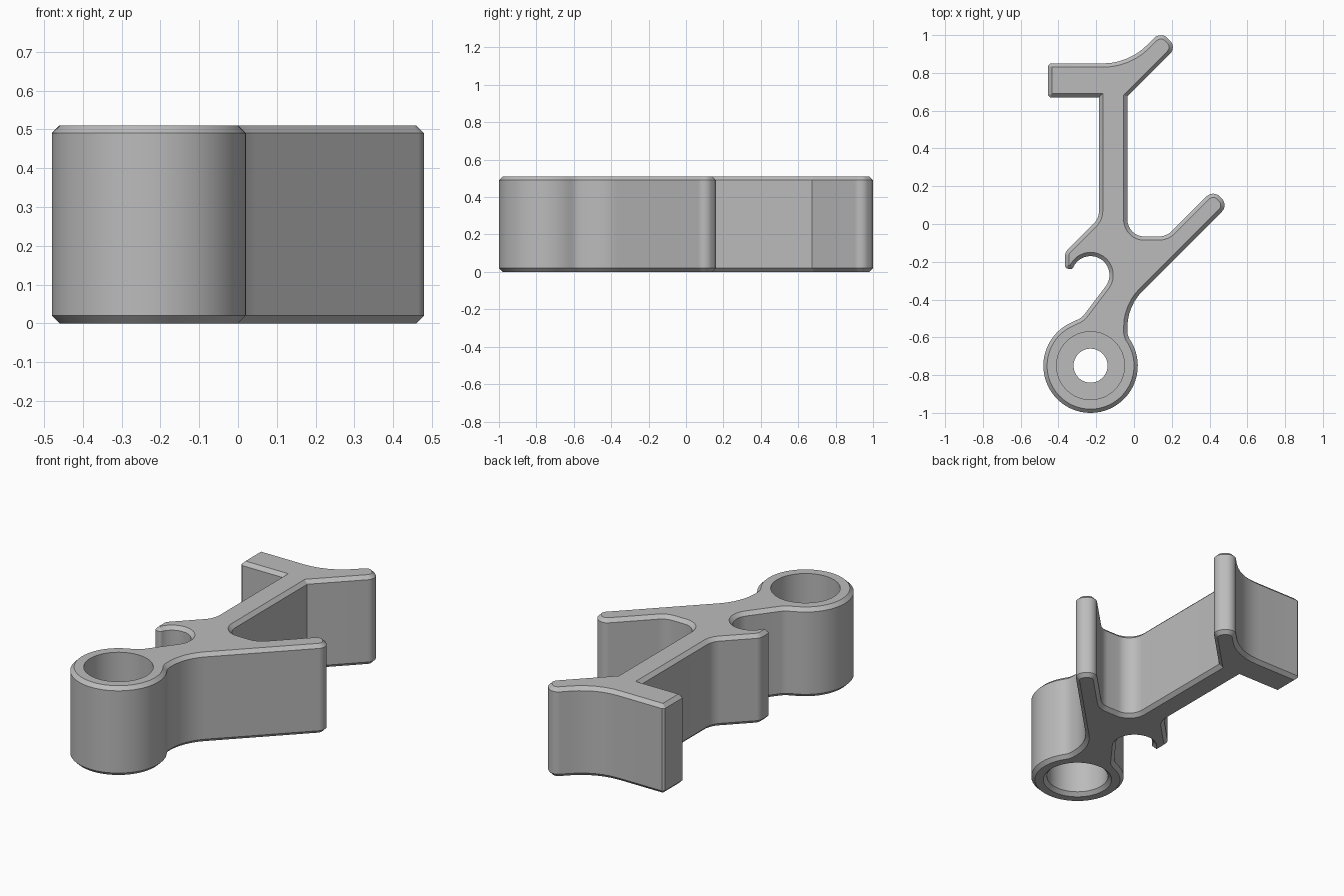
import bpy, bmesh
from math import cos, sin, tan, radians
from mathutils import Vector

if "Cube" in bpy.data.objects:
    bpy.data.objects.remove(bpy.data.objects["Cube"], do_unlink=True)

HEIGHT, CHAMFER = 0.51, 0.02
RING = Vector((-0.23, -0.75))
HOOK = Vector((-0.23, -0.27))

grey = bpy.data.materials.new("plain grey")
grey.use_nodes = True
grey.diffuse_color = (0.5, 0.5, 0.5, 1)
grey.node_tree.nodes["Principled BSDF"].inputs["Base Color"].default_value = grey.diffuse_color


def arc(centre, radius, start, end, steps):
    """Points along an arc, as corners without rounding."""
    angles = [radians(start + (end - start) * i / steps) for i in range(steps + 1)]
    return [(centre.x + radius * cos(a), centre.y + radius * sin(a), 0) for a in angles]


def rounded(corners, step=7):
    """Turn (x, y, radius) corners into an outline; tiny radii become chamfers."""
    outline = []
    for i, (x, y, r) in enumerate(corners):
        p = Vector((x, y))
        if r == 0:
            outline.append(p)
            continue
        u = (Vector(corners[i - 1][:2]) - p).normalized()
        v = (Vector(corners[(i + 1) % len(corners)][:2]) - p).normalized()
        half = u.angle(v) / 2
        reach = r / tan(half)
        middle = p + (u + v).normalized() * r / sin(half)
        a, b = p + u * reach - middle, p + v * reach - middle
        turn = a.angle(b)
        n = 1 if r < 0.015 else max(2, round(turn / radians(step)))
        for k in range(n + 1):
            t = k / n
            outline.append(middle + (a * sin((1 - t) * turn) + b * sin(t * turn)) / sin(turn))
    return outline


def make_object(name, bm):
    bmesh.ops.recalc_face_normals(bm, faces=bm.faces)
    mesh = bpy.data.meshes.new(name)
    bm.to_mesh(mesh)
    bm.free()
    mesh.materials.append(grey)
    ob = bpy.data.objects.new(name, mesh)
    bpy.context.collection.objects.link(ob)
    return ob


# Outline: ring, neck, hook, stem, top bar, upper prong, notch, lower arm
corners = arc(RING, 0.25, 30, -245, 56)
corners += [(-0.275, -0.495, 0.08)]
corners += arc(HOOK, 0.1, -35, 150, 26)
corners += [
    (-0.325, -0.24, 0.018), (-0.365, -0.235, 0.018), (-0.365, -0.15, 0.05),
    (-0.185, 0.03, 0.1),
    (-0.185, 0.67, 0), (-0.455, 0.67, 0.012), (-0.455, 0.85, 0.012),
    (-0.028, 0.85, 0.33), (0.142, 1.02, 0.05), (0.226, 0.936, 0.05),
    (-0.035, 0.675, 0), (-0.035, -0.066, 0.09), (0.172, -0.066, 0.1),
    (0.419, 0.181, 0.05), (0.5, 0.1, 0.05),
    (-0.035, -0.435, 0.27), (-0.035, -0.59, 0.08),
]

# Extruded body with chamfered top and bottom rims
bm = bmesh.new()
face = bm.faces.new([bm.verts.new((p.x, p.y, 0)) for p in rounded(corners)])
top = bmesh.ops.extrude_face_region(bm, geom=[face])["geom"]
bmesh.ops.translate(bm, vec=(0, 0, HEIGHT),
                    verts=[g for g in top if isinstance(g, bmesh.types.BMVert)])
rims = [e for e in bm.edges if abs(e.verts[0].co.z - e.verts[1].co.z) < 0.001]
bmesh.ops.recalc_face_normals(bm, faces=bm.faces)
bmesh.ops.bevel(bm, geom=rims, offset=CHAMFER, offset_type='OFFSET', segments=1,
                affect='EDGES', clamp_overlap=False)
body = make_object("bracket_body", bm)

# Stepped bore: two wide pockets joined by a narrow hole through a web
bm = bmesh.new()
steps = [(0, -0.02), (0.205, -0.02), (0.165, 0.02), (0.165, 0.235), (0.09, 0.235),
         (0.09, 0.28), (0.18, 0.28), (0.18, 0.6), (0, 0.6)]
verts = [bm.verts.new((RING.x + r, RING.y, z)) for r, z in steps]
edges = [bm.edges.new(pair) for pair in zip(verts, verts[1:])]
bmesh.ops.spin(bm, geom=verts + edges, cent=(RING.x, RING.y, 0), axis=(0, 0, 1),
               angle=radians(360), steps=64, use_merge=True)
bmesh.ops.remove_doubles(bm, verts=bm.verts, dist=0.0005)
cutter = make_object("bore_cutter", bm)
cutter.hide_render = True

cut = body.modifiers.new("bore", 'BOOLEAN')
cut.operation, cut.solver, cut.object = 'DIFFERENCE', 'EXACT', cutter
bpy.ops.object.select_all(action='DESELECT')
body.select_set(True)
bpy.context.view_layer.objects.active = body
bpy.ops.object.modifier_apply(modifier=cut.name)
bpy.data.objects.remove(cutter, do_unlink=True)
bpy.ops.object.shade_smooth_by_angle(angle=radians(30))
